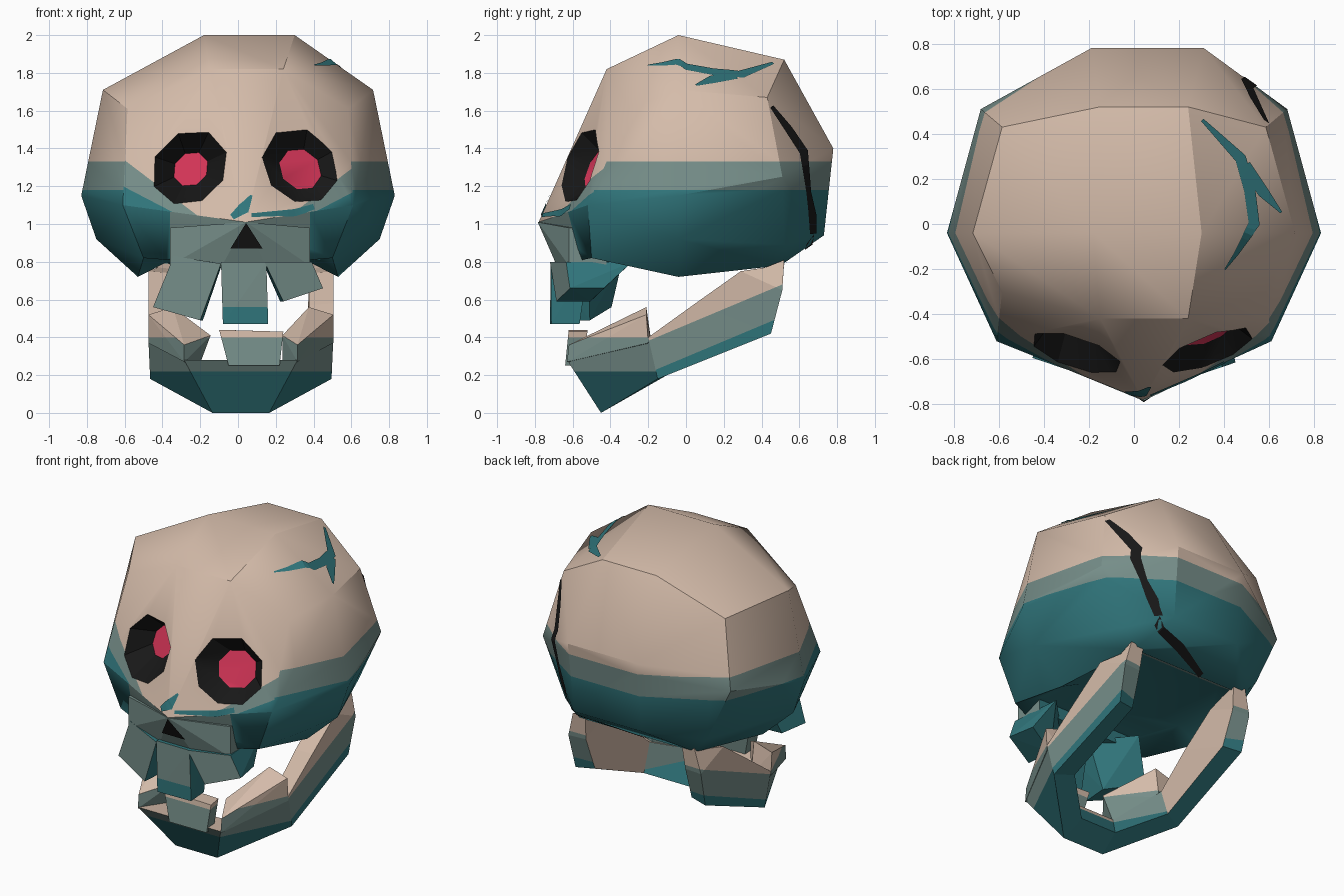
import bpy, bmesh, math
from mathutils import Vector
from mathutils.bvhtree import BVHTree

if "Cube" in bpy.data.objects:
    bpy.data.objects.remove(bpy.data.objects["Cube"])

BONE, MOSS, TEAL, BLACK, PINK = range(5)
COLOURS = [("bone", (0.66, 0.50, 0.40)), ("grey_teal", (0.18, 0.27, 0.25)),
           ("deep_teal", (0.03, 0.18, 0.20)), ("black", (0.009, 0.009, 0.009)),
           ("pink", (0.65, 0.035, 0.095))]
MATS = []
for n, c in COLOURS:
    m = bpy.data.materials.new(n)
    m.diffuse_color = (*c, 1)
    m.use_nodes = True
    m.node_tree.nodes["Principled BSDF"].inputs["Base Color"].default_value = m.diffuse_color
    MATS.append(m)


def hull(points):
    bm = bmesh.new()
    for p in points:
        bm.verts.new(p)
    r = bmesh.ops.convex_hull(bm, input=bm.verts[:])
    junk = {v for k in ("geom_interior", "geom_unused") for v in r[k]
            if isinstance(v, bmesh.types.BMVert)}
    bmesh.ops.delete(bm, geom=list(junk), context='VERTS')
    bmesh.ops.recalc_face_normals(bm, faces=bm.faces[:])
    return bm


def cut(bm, co, no, keep=lambda f: True):
    faces = [f for f in bm.faces if keep(f)]
    geom = set(faces) | {e for f in faces for e in f.edges} | {v for f in faces for v in f.verts}
    bmesh.ops.bisect_plane(bm, geom=list(geom), plane_co=co, plane_no=no, dist=1e-5)
    bm.normal_update()


def finish(name, bm, rule):
    bm.normal_update()
    for f in bm.faces:
        f.material_index = rule(f.calc_center_median(), f.normal)
    me = bpy.data.meshes.new(name)
    bm.to_mesh(me)
    bm.free()
    for m in MATS:
        me.materials.append(m)
    ob = bpy.data.objects.new(name, me)
    bpy.context.collection.objects.link(ob)
    return ob


# Cranium: convex shell from paired and central points
pairs = [(.585, -.30, 1.61), (.715, -.04, 1.71), (.585, .43, 1.67),
         (.61, -.52, 1.10), (.83, -.04, 1.15), (.68, .51, 1.25),
         (.75, -.04, .92), (.51, .52, .89), (.50, -.50, .82),
         (.53, -.04, .72), (.42, .50, .78), (.38, -.55, .81)]
centre = [(-.15, -.42, 1.82), (.24, -.42, 1.82), (-.18, -.04, 2), (.30, -.04, 2),
          (-.15, .52, 1.87), (.24, .52, 1.87), (-.19, .78, 1.40), (.31, .78, 1.40),
          (-.19, .73, .94), (.30, .73, .94), (.04, -.78, 1.01)]
bm = hull([(s * x, y, z) for x, y, z in pairs for s in (-1, 1)] + centre)
surface = BVHTree.FromBMesh(bm)
CX = .03


def is_front(f):
    return f.normal.y < -.55 and f.normal.z > 0


def is_cheek(f):
    return f.normal.y < -.4 and f.normal.z <= 0


# Hollow under the cranium
bm.normal_update()
base = [f for f in bm.faces if f.normal.z < -.9 and f.calc_center_median().z < .85]
bmesh.ops.inset_region(bm, faces=base, thickness=.14, depth=-.09)
bm.normal_update()

for z in (1.33, 1.18):
    cut(bm, (0, 0, z), (0, 0, 1), lambda f: not is_front(f))
LINES = [(.95, .76), (.93, .52)]      # height near the nose, slope
for h, k in LINES:
    for s in (-1, 1):
        cut(bm, (CX + s * .12, 0, h), (-s * k, 0, 1),
            lambda f: is_front(f) and f.calc_center_median().x * s > -.15)
for x in (-.36, .38):
    cut(bm, (x, 0, 0), (1, 0, 0), is_cheek)


def cranium_rule(c, n):
    if n.y < -.55 and n.z > 0:
        hi, lo = (h + k * (abs(c.x - CX) - .12) for h, k in LINES)
    elif n.y < -.4 and n.z <= 0 and abs(c.x - .01) < .37:
        return MOSS
    else:
        hi, lo = 1.33, 1.18
    return BONE if c.z > hi else MOSS if c.z > lo else TEAL


cranium = finish("cranium", bm, cranium_rule)

# Eye sockets: tapered octagonal pits with a coloured floor
for x, z, s, deep, floor in [(-.25, 1.29, -1, .16, .10), (.33, 1.29, 1, .09, .12)]:
    p = surface.ray_cast(Vector((x, -3, z)), Vector((0, 1, 0)))[0]
    n = Vector((s * .35, -.85, .38)).normalized()
    u = n.cross(Vector((0, 0, 1))).normalized()
    v = u.cross(n)
    pts = []
    for off, r in ((-.06, .215 + (.215 - floor) * .06 / deep), (deep, floor)):
        for k in range(8):
            a = math.tau * (k + .4) / 8
            pts.append(p + Vector((0, off, 0)) + r * (u * math.cos(a) + v * math.sin(a)))
    cutter = finish("socket_cutter", hull(pts), lambda c, m: PINK if m.dot(n) < -.95 else BLACK)
    cutter.hide_render = True
    mod = cranium.modifiers.new("socket", 'BOOLEAN')
    mod.operation, mod.solver, mod.object = 'DIFFERENCE', 'EXACT', cutter
    dg = bpy.context.evaluated_depsgraph_get()
    me = bpy.data.meshes.new_from_object(cranium.evaluated_get(dg))
    cranium.modifiers.clear()
    cranium.data = me
    bpy.data.objects.remove(cutter)

# Smooth shading with crisp brow and socket edges, soft middle and underside
bpy.ops.object.select_all(action='DESELECT')
cranium.select_set(True)
bpy.context.view_layer.objects.active = cranium
bpy.ops.object.shade_smooth_by_angle(angle=math.radians(30))
me = cranium.data
for e in me.edges:
    a, b = (me.vertices[i].co for i in e.vertices)
    if max(a.z, b.z) < .97 and min(a.z, b.z) > .74 or max(abs(a.y + .04), abs(b.y + .04)) < .02:
        e.use_edge_sharp = False

# Thin ribbons projected on the cranium: cracks and stains
VIEWS = {'x': (lambda a, b: Vector((3, a, b)), Vector((-1, 0, 0))),
         'y': (lambda a, b: Vector((a, -3, b)), Vector((0, 1, 0))),
         'z': (lambda a, b: Vector((a, b, 3)), Vector((0, 0, -1))),
         'below': (lambda a, b: Vector((a, b, -1)), Vector((0, 0, 1)))}


def ribbon(name, mat, axis, path, steps=6):
    origin, ray = VIEWS[axis]
    bm = bmesh.new()
    pts = [Vector(p[:2]) for p in path]
    dirs = [(b - a).normalized() for a, b in zip(pts, pts[1:])]
    ends = [dirs[0]] + [(a + b).normalized() for a, b in zip(dirs, dirs[1:])] + [dirs[-1]]
    rows = []
    for i in range(len(dirs)):
        for k in range(steps + (i == len(dirs) - 1)):
            t = k / steps
            d = ends[i].lerp(ends[i + 1], t)
            q = pts[i].lerp(pts[i + 1], t)
            w = (path[i][2] * (1 - t) + path[i + 1][2] * t) / 2
            row = []
            for s in (-1, 1):
                o = origin(q.x - s * d.y * w, q.y + s * d.x * w)
                hit = surface.ray_cast(o, ray)
                if hit[0] is None:
                    hit = surface.find_nearest(o + ray * 2.5)
                row.append(bm.verts.new(hit[0] + hit[1] * .006))
            rows.append((row, hit[1]))
    for (r0, n0), (r1, _) in zip(rows, rows[1:]):
        f = bm.faces.new((r0[0], r0[1], r1[1], r1[0]))
        f.normal_update()
        if f.normal.dot(n0) < 0:
            f.normal_flip()
    finish(name, bm, lambda c, n: mat)


ribbon("top_crack", TEAL, 'z', [(.30, .46, .015), (.47, .29, .05), (.51, .15, .05),
                                (.53, 0, .05), (.45, -.13, .02), (.40, -.20, .006)])
ribbon("top_crack_branch", TEAL, 'z', [(.49, .26, .05), (.57, .14, .05), (.65, .05, .01)])
ribbon("side_crack", BLACK, 'x', [(.45, 1.62, .02), (.54, 1.50, .04), (.62, 1.38, .045),
                                  (.645, 1.17, .025), (.665, 1.05, .04), (.67, .95, .035)])
ribbon("under_crack", BLACK, 'below', [(.37, .655, .04), (.15, .60, .05), (-.09, .51, .03)])
ribbon("nose_stain", TEAL, 'y', [(-.03, 1.035, .03), (.03, 1.08, .06), (.07, 1.15, .01)])
ribbon("cheek_stain", TEAL, 'y', [(.07, 1.045, .02), (.30, 1.06, .035), (.40, 1.09, .03)])

# Upper jaw and nose hole
plan = [(-.36, -.62), (.38, -.62), (.38, -.42), (-.36, -.42)]
jaw_pts = [(x, y, z) for x, y in plan for z in (.78, .98)]
jaw_pts += [(x, -.68, .77) for x in (-.09, .15)] + [(.043, -.785, 1.01)]
finish("upper_jaw", hull(jaw_pts), lambda c, n: MOSS if n.z > -.75 and n.y < .5 else TEAL)
bm = bmesh.new()
bm.faces.new([bm.verts.new(p) for p in ((-.04, -.731, .87), (.13, -.731, .87), (.043, -.791, 1.005))])
finish("nose_hole", bm, lambda c, n: BLACK)


# Teeth: a front quad (two top, two bottom corners) given depth
def tooth(name, quad, front, depths, cut_z, rule):
    pts = []
    for (x, z), d in zip(quad, depths):
        y = front(x, z)
        pts += [(x, y, z), (x * .93, y + d, z)]
    bm = hull(pts)
    cut(bm, (0, 0, cut_z), (0, 0, 1))
    finish(name, bm, rule)


def arch(x, z):
    return -.72 + .34 * max(0, abs(x - .03) - .11)


def upper_rule(c, n):
    return MOSS if n.y < -.5 and c.z > .56 else TEAL


tooth("upper_tooth_left", [(-.34, .83), (-.09, .79), (-.20, .49), (-.45, .56)],
      arch, (.3, .2, .17, .2), .56, lambda c, n: MOSS if n.y < -.5 else TEAL)
tooth("upper_tooth_centre", [(-.09, .80), (.15, .80), (.16, .47), (-.08, .47)],
      arch, (.2, .2, .15, .15), .56, upper_rule)
tooth("upper_tooth_right", [(.14, .80), (.39, .80), (.45, .66), (.24, .59)],
      arch, (.2, .35, .18, .18), .56, upper_rule)
tooth("lower_tooth_centre", [(-.10, .44), (.24, .43), (.22, .25), (-.05, .25)],
      lambda x, z: -.64 + .1 * (z - .25), (.1, .1, .1, .1), .40,
      lambda c, n: BONE if c.z > .40 else MOSS)

# Lower jaw: square sections swept from one hinge round the chin to the other
half = [[(.44, .42, .77), (.44, .52, .81), (.35, .52, .80), (.34, .42, .76)],
        [(.49, .29, .75), (.48, .51, .65), (.36, .50, .65), (.36, .29, .74)],
        [(.49, .05, .58), (.47, .45, .42), (.35, .42, .43), (.36, .06, .57)],
        [(.49, -.20, .40), (.48, -.15, .18), (.36, -.10, .20), (.36, -.16, .38)],
        [(.30, -.63, .28), (.15, -.45, .00), (.13, -.31, .08), (.22, -.44, .26)]]
SHIFT = .015
sections = [[(x + SHIFT, y, z) for x, y, z in s] for s in half]
sections += [[(SHIFT - x, y, z) for x, y, z in s] for s in reversed(half)]
bm = bmesh.new()
rings = [[bm.verts.new(p) for p in s] for s in sections]
for a, b in zip(rings, rings[1:]):
    for k in range(4):
        j = (k + 1) % 4
        bm.faces.new((a[k], a[j], b[j], b[k]))
bm.faces.new(rings[0])
bm.faces.new(rings[-1])
bmesh.ops.recalc_face_normals(bm, faces=bm.faces[:])
bm.normal_update()
for z in (.22, .40):
    cut(bm, (0, 0, z), (0, 0, 1), lambda f: f.calc_center_median().y < -.18)
for z in (.39, .22):
    cut(bm, (0, -.18, z), (0, -.42, 1), lambda f: f.calc_center_median().y > -.18)


def jaw_rule(c, n):
    if c.y < -.18:
        return TEAL if c.z < .22 else BONE if c.z > .40 or n.z > .3 else MOSS
    inner = n.x * (1 if c.x > SHIFT else -1) < -.5
    rise = c.z - .42 * (c.y + .18)
    return BONE if rise > .39 or inner else MOSS if rise > .22 else TEAL


finish("lower_jaw", bm, jaw_rule)

# Raised gum blocks at both front corners of the lower jaw
for side, s, inner in (("right", 1, .22), ("left", -1, .16)):
    pts = [(.30, -.63, .27), (.49, -.20, .37), (.36, -.18, .35), (.22, -.44, .25),
           (.30, -.62, .36), (.49, -.21, .52), (.36, -.21, .56), (inner, -.46, .41)]
    bm = hull([(SHIFT + s * x, y, z) for x, y, z in pts])
    cut(bm, (0, 0, .40), (0, 0, 1))
    finish("lower_gum_" + side, bm, lambda c, n: BONE if c.z > .40 or n.z > .3 else MOSS)
